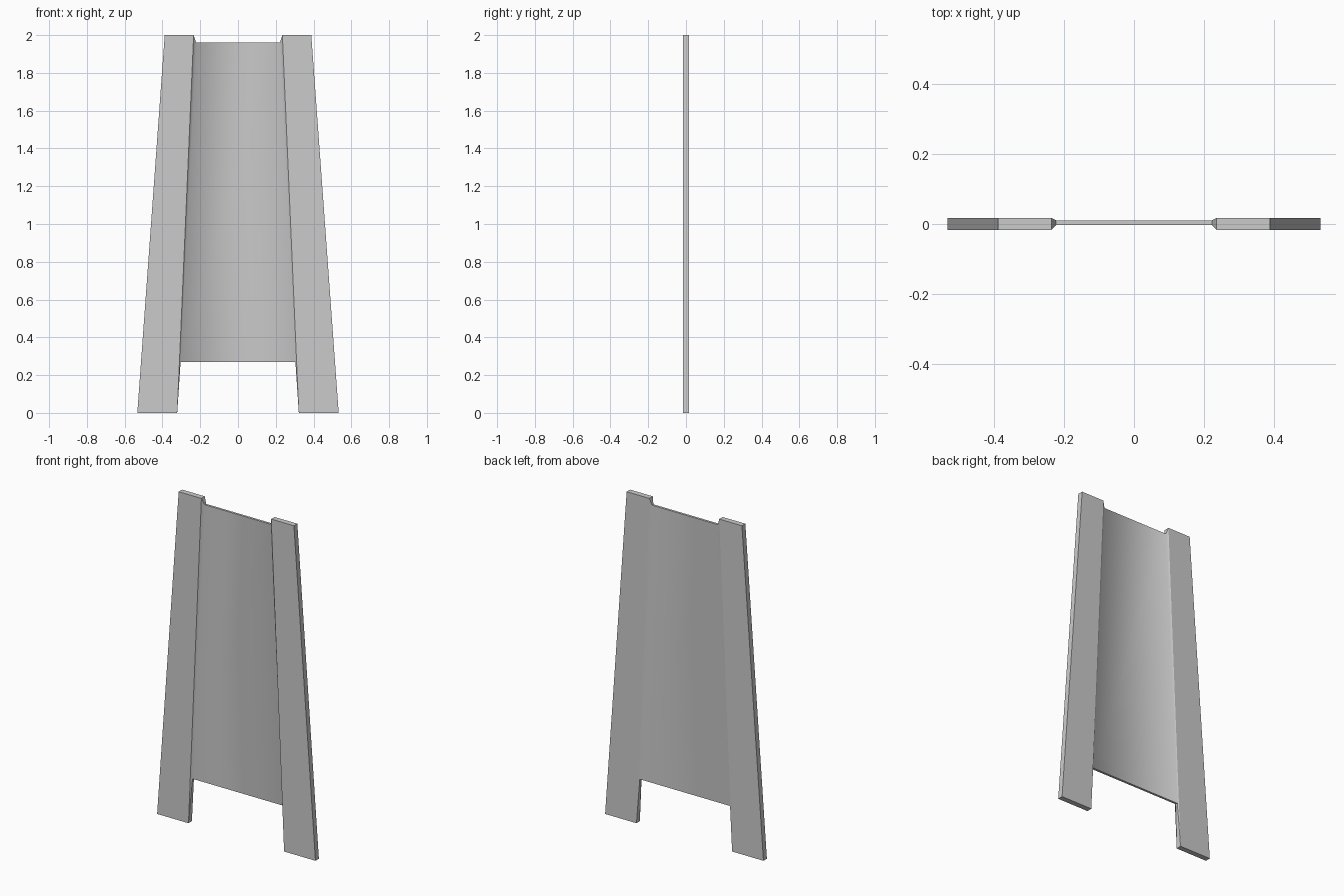
import bpy, bmesh

if "Cube" in bpy.data.objects:
    bpy.data.objects.remove(bpy.data.objects["Cube"])

# Columns of one half, outside in: (x low, z low, x high, z high, y front, y back)
half = [
    (0.533, 0.00, 0.388, 2.00, -0.0165, 0.0165),    # outer edge of post
    (0.322, 0.00, 0.235, 2.00, -0.0165, 0.0165),    # inner edge of post
    (0.304, 0.27, 0.222, 1.96, -0.0035, 0.0105),    # edge of thin panel
]
columns = [(-c[0], c[1], -c[2], *c[3:]) for c in half] + half[::-1]

bm = bmesh.new()
rings = []
for xl, zl, xh, zh, yf, yb in columns:
    # Ring order: front low, front high, back high, back low
    pts = [(xl, yf, zl), (xh, yf, zh), (xh, yb, zh), (xl, yb, zl)]
    rings.append([bm.verts.new(p) for p in pts])

# Skin between neighbouring columns, then close both outer sides
for a, b in zip(rings, rings[1:]):
    for i in range(4):
        j = (i + 1) % 4
        bm.faces.new((a[i], a[j], b[j], b[i]))
bm.faces.new(rings[0])
bm.faces.new(rings[-1])
bmesh.ops.recalc_face_normals(bm, faces=bm.faces)

# Smooth only the blend from the sloped shoulders into the thin panel
for f in bm.faces:
    f.smooth = True
for e in bm.edges:
    e.smooth = False
for ring in rings[2:4]:
    for i, j in ((0, 1), (2, 3)):
        bm.edges.get((ring[i], ring[j])).smooth = True

mesh = bpy.data.meshes.new("tapered_panel_with_posts")
bm.to_mesh(mesh)
bm.free()
obj = bpy.data.objects.new("tapered_panel_with_posts", mesh)
bpy.context.collection.objects.link(obj)
